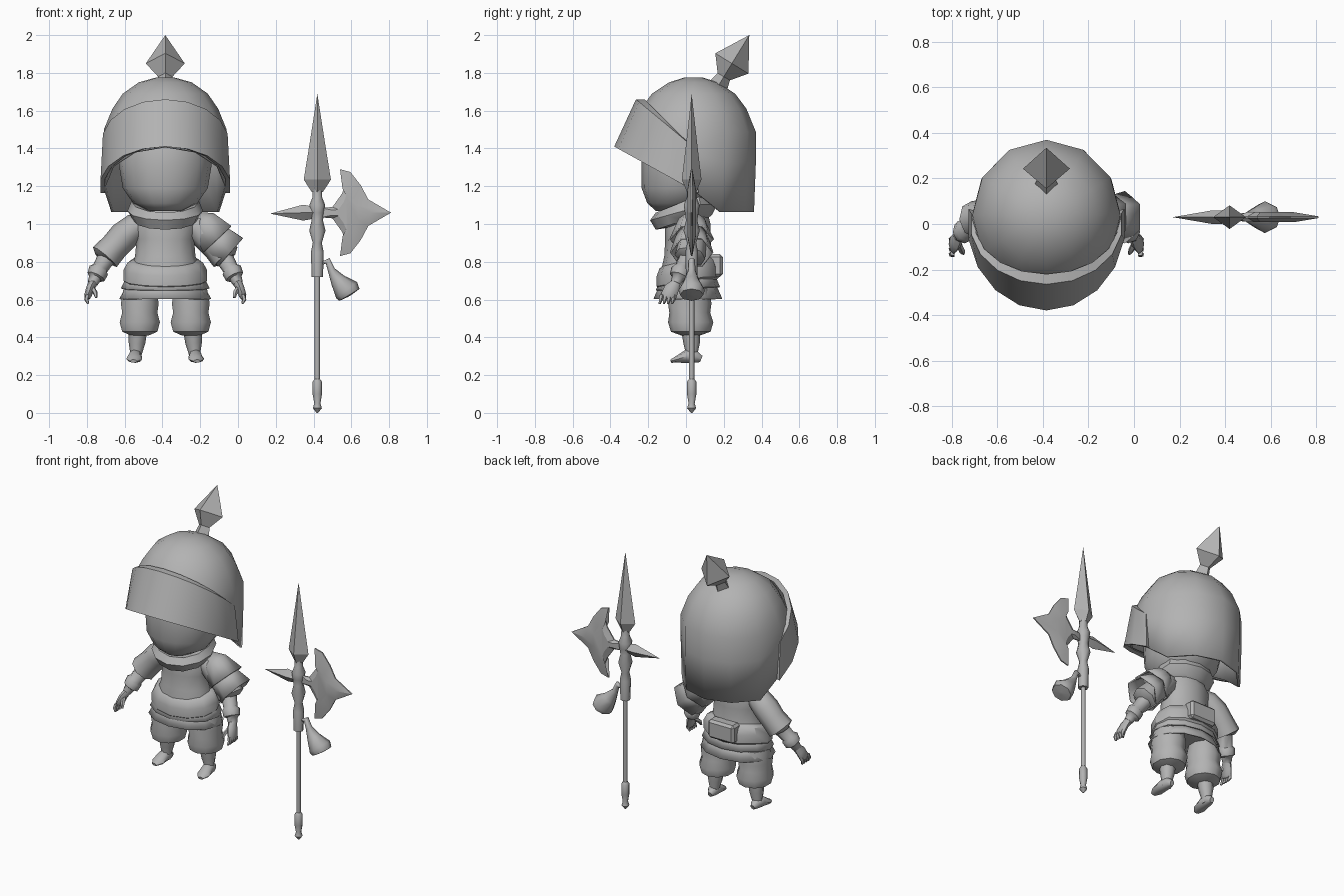
import bpy, bmesh
from math import sin, cos, pi, radians
from mathutils import Vector

cube = bpy.data.objects.get("Cube")
if cube:
    bpy.data.objects.remove(cube)

BODY = -0.385      # x of the figure's centre line
POLE = (0.42, 0.03)  # x, y of the weapon's shaft

grey = bpy.data.materials.new("plain_grey")
grey.use_nodes = True
grey.diffuse_color = (0.45, 0.45, 0.45, 1)
grey.node_tree.nodes["Principled BSDF"].inputs["Base Color"].default_value = (0.45, 0.45, 0.45, 1)


def finish(name, bm, sharp=50, thick=0):
    """Turn a bmesh into a shaded object, optionally a thick shell."""
    bmesh.ops.remove_doubles(bm, verts=bm.verts, dist=0.0005)
    bmesh.ops.recalc_face_normals(bm, faces=bm.faces)
    mesh = bpy.data.meshes.new(name)
    bm.to_mesh(mesh)
    bm.free()
    mesh.materials.append(grey)
    for p in mesh.polygons:
        p.use_smooth = True
    mesh.set_sharp_from_angle(angle=radians(sharp))
    obj = bpy.data.objects.new(name, mesh)
    bpy.context.collection.objects.link(obj)
    if thick:
        mod = obj.modifiers.new("shell", 'SOLIDIFY')
        mod.thickness = thick
    return obj


def skin(name, rings, caps=True, sharp=50, thick=0):
    """Join a list of equal rings of points with quads."""
    bm = bmesh.new()
    rows = [[bm.verts.new(p) for p in ring] for ring in rings]
    n = len(rows[0])
    for a, b in zip(rows, rows[1:]):
        for i in range(n):
            j = (i + 1) % n
            bm.faces.new((a[i], a[j], b[j], b[i]))
    if caps:
        bm.faces.new(rows[0])
        bm.faces.new(rows[-1])
    return finish(name, bm, sharp, thick)


def stack(name, rows, n=12, cx=BODY, **kw):
    """Level ellipses (rx, ry, cy, z, rise); rise lifts the front and drops the back."""
    rings = []
    for rx, ry, cy, z, rise in rows:
        ring = []
        for i in range(n):
            a = 2 * pi * i / n
            tilt = max(1.4 * cos(a), -0.65) if cos(a) < 0 else cos(a)
            ring.append((cx + rx * sin(a), cy - ry * cos(a), z + rise * tilt))
        rings.append(ring)
    return skin(name, rings, **kw)


def tube(name, path, n=8, ref=(1, 0, 0), zigzag=0, **kw):
    """Sweep ellipses along points (x, y, z, r) or (x, y, z, r_ref, r_other)."""
    pts = [Vector(p[:3]) for p in path]
    rings = []
    for k, p in enumerate(path):
        t = (pts[min(k + 1, len(pts) - 1)] - pts[max(k - 1, 0)]).normalized()
        u = Vector(ref)
        u = (u - t * u.dot(t)).normalized()
        v = t.cross(u)
        jag = zigzag if k == len(path) - 1 else 0
        rings.append([pts[k] + (u * cos(2 * pi * i / n) * p[3] + v * sin(2 * pi * i / n) * p[-1])
                      * (1 - jag * (i % 2)) for i in range(n)])
    return skin(name, rings, **kw)


def sided(s, path):
    """Place a path given from the centre line on one side of the figure."""
    return [(BODY + s * p[0], *p[1:]) for p in path]


# Head
stack("head", [(.09, .09, -.07, 1.07, 0), (.17, .17, -.035, 1.11, 0), (.225, .215, -.02, 1.19, 0),
               (.245, .235, 0, 1.31, 0), (.24, .23, 0, 1.45, 0), (.15, .15, 0, 1.55, 0)], n=16)

# Helmet shell, with its rim high at the front and low at the back
stack("helmet", [(.33, .35, .01, 1.2, .21), (.33, .345, .025, 1.38, .08), (.325, .33, .04, 1.5, .02),
                 (.28, .28, .04, 1.61, 0), (.225, .22, .04, 1.69, 0), (.14, .13, .04, 1.75, 0),
                 (.05, .05, .04, 1.775, 0), (0, 0, .04, 1.775, 0)], caps=False, thick=.015)

# Visor band wrapped around the front of the helmet
visor = []
for k in range(-5, 6):
    a = radians(20 * k)
    visor.append([(BODY + rx * sin(a), -ry * cos(a), z + rise * cos(a)) for rx, ry, z, rise in
                  ((.315, .22, 1.44, .22), (.335, .265, 1.44, .22), (.348, .38, 1.2, .21), (.325, .345, 1.2, .21))])
skin("visor", visor)

# Diamond spike on the helmet
tube("helmet_spike", [(BODY, .165, 1.72, .055), (BODY, .2, 1.78, .038), (BODY, .243, 1.85, .103),
                      (BODY, .335, 2, 0)], n=4, sharp=25)

# Body and clothes
stack("torso", [(.19, .14, .01, .66, 0), (.185, .14, .01, .76, 0), (.16, .125, .01, .83, 0),
                (.152, .12, .01, .92, 0), (.165, .12, .01, 1, 0), (.11, .1, .01, 1.08, 0)])
stack("collar", [(.1, .1, -.01, 1.1, -.05), (.18, .15, -.01, 1.12, -.06), (.2, .178, -.012, 1.07, -.05),
                 (.17, .15, -.01, 1.02, -.05), (.11, .1, 0, 1.0, -.02)], sharp=35)
stack("belt", [(.17, .13, .01, .81, -.03), (.2, .15, .01, .795, -.03), (.222, .165, .01, .755, -.03),
               (.222, .165, .01, .7, -.03), (.19, .14, .01, .67, -.03)], sharp=35)
stack("upper_skirt", [(.2, .14, .01, .73, -.02), (.235, .17, .01, .66, -.01)], caps=False, thick=.008)
stack("lower_skirt", [(.19, .14, .01, .7, 0), (.243, .182, .01, .605, 0)], caps=False, thick=.008)

# Pouch at the back of the belt
bm = bmesh.new()
bmesh.ops.create_cube(bm, size=1)
for v in bm.verts:
    v.co = (BODY + v.co.x * .19, .155 + v.co.y * .08, .78 + v.co.z * .12)
bmesh.ops.bevel(bm, geom=bm.edges[:], offset=.015, segments=1, affect='EDGES')
finish("belt_pouch", bm, 30)

# Legs and arms, once for each side
for s, side in ((1, "left"), (-1, "right")):
    stack(side + "_breeches", [(.09, .1, .02, .66, 0), (.105, .115, .02, .58, 0), (.098, .108, .02, .53, 0),
                               (.112, .12, .025, .48, 0), (.098, .105, .025, .43, 0), (.05, .05, .025, .41, 0)],
          n=10, cx=BODY + s * .135)
    tube(side + "_shin", sided(s, [(.145, .025, .44, .05), (.15, .03, .37, .044), (.155, .03, .31, .03),
                                   (.157, .03, .28, .03)]))
    tube(side + "_foot", sided(s, [(.155, .08, .285, .015, .018), (.157, .05, .298, .033), (.16, .005, .3, .036),
                                   (.165, -.045, .284, .042, .019), (.168, -.08, .274, .018, .009)]))
    tube(side + "_sleeve", sided(s, [(.11, .02, 1.0, .055), (.16, .025, .985, .072), (.22, .03, .935, .08),
                                     (.27, .03, .88, .076), (.32, .02, .825, .082), (.325, .018, .815, .05)]),
         ref=(0, 1, 0))
    tube(side + "_forearm", sided(s, [(.3, .02, .84, .05), (.345, -.02, .765, .042), (.352, -.026, .755, .054),
                                      (.367, -.038, .72, .05), (.372, -.042, .715, .034), (.385, -.055, .685, .027)]),
         ref=(0, 1, 0))
    tube(side + "_palm", sided(s, [(.382, -.052, .69, .025), (.397, -.075, .66, .04, .022),
                                   (.41, -.092, .62, .042, .02), (.412, -.095, .605, .03, .012)]), ref=(0, 1, 0))
    for f in range(4):
        y = -.062 - .022 * f
        tube(f"{side}_finger_{f + 1}", sided(s, [(.412, y, .625, .012), (.418, y - .006, .6, .012),
                                                 (.408, y - .012, .578, .006)]), n=5, ref=(0, 1, 0))
    tube(side + "_thumb", sided(s, [(.385, -.09, .66, .014), (.37, -.12, .635, .013), (.365, -.13, .61, .007)]), n=5)

# Jagged shoulder guard on the left arm
tube("shoulder_guard_upper", sided(1, [(.15, .03, 1.04, .03), (.2, .03, 1.0, .08), (.275, .03, .92, .118)]),
     n=12, ref=(0, 1, 0), zigzag=.14, caps=False, thick=.008)
tube("shoulder_guard_lower", sided(1, [(.23, .03, .95, .08), (.345, .03, .85, .115)]),
     n=12, ref=(0, 1, 0), zigzag=.12, caps=False, thick=.008)

# Weapon shaft and fittings
px, py = POLE


def turned(name, profile, n=8, **kw):
    return tube(name, [(px, py, z, *r) for z, *r in profile], n, **kw)


turned("pole_shaft", [(.1, .014), (.75, .014)])
turned("pole_foot", [(0, .004), (.025, .024), (.05, .016), (.1, .025), (.165, .025), (.18, .014)])
turned("pole_socket", [(.72, .03), (.85, .034), (.9, .024), (.965, .043), (1.02, .03), (1.06, .036),
                       (1.1, .042), (1.14, .026), (1.2, .024)])
turned("spear_blade", [(1.17, .03, .025), (1.235, .072, .052), (1.42, .042, .03), (1.69, 0, 0)], n=4, sharp=25)

# Back spike
tube("back_spike", [(px, py, 1.06, .028), (px - .075, py, 1.06, .042, .03), (px - .25, py, 1.055, 0)],
     n=4, ref=(0, 0, 1), sharp=25)

# Axe blade, thick at the middle and thin at the edge
half = [(.44, .025), (.5, .03), (.55, .1), (.575, .16), (.54, .23), (.595, .215), (.65, .145), (.69, .07)]
outline = half + [(.81, 0)] + [(x, -z) for x, z in reversed(half)]
mid = Vector((.57, 0))
rings = []
for scale, off in ((.55, -.022), (1, -.004), (1, .004), (.55, .022)):
    rings.append([(mid.x + (x - mid.x) * scale, py + off, 1.06 + z * scale) for x, z in outline])
skin("axe_blade", rings, sharp=25)

# Hanging tassel
tube("tassel", [(.44, py, .79, .008), (.475, py, .805, .018), (.495, py, .755, .02), (.53, py, .7, .042),
                (.575, py, .65, .07), (.59, py, .625, .062), (.593, py, .62, .01)], ref=(0, 1, 0))
